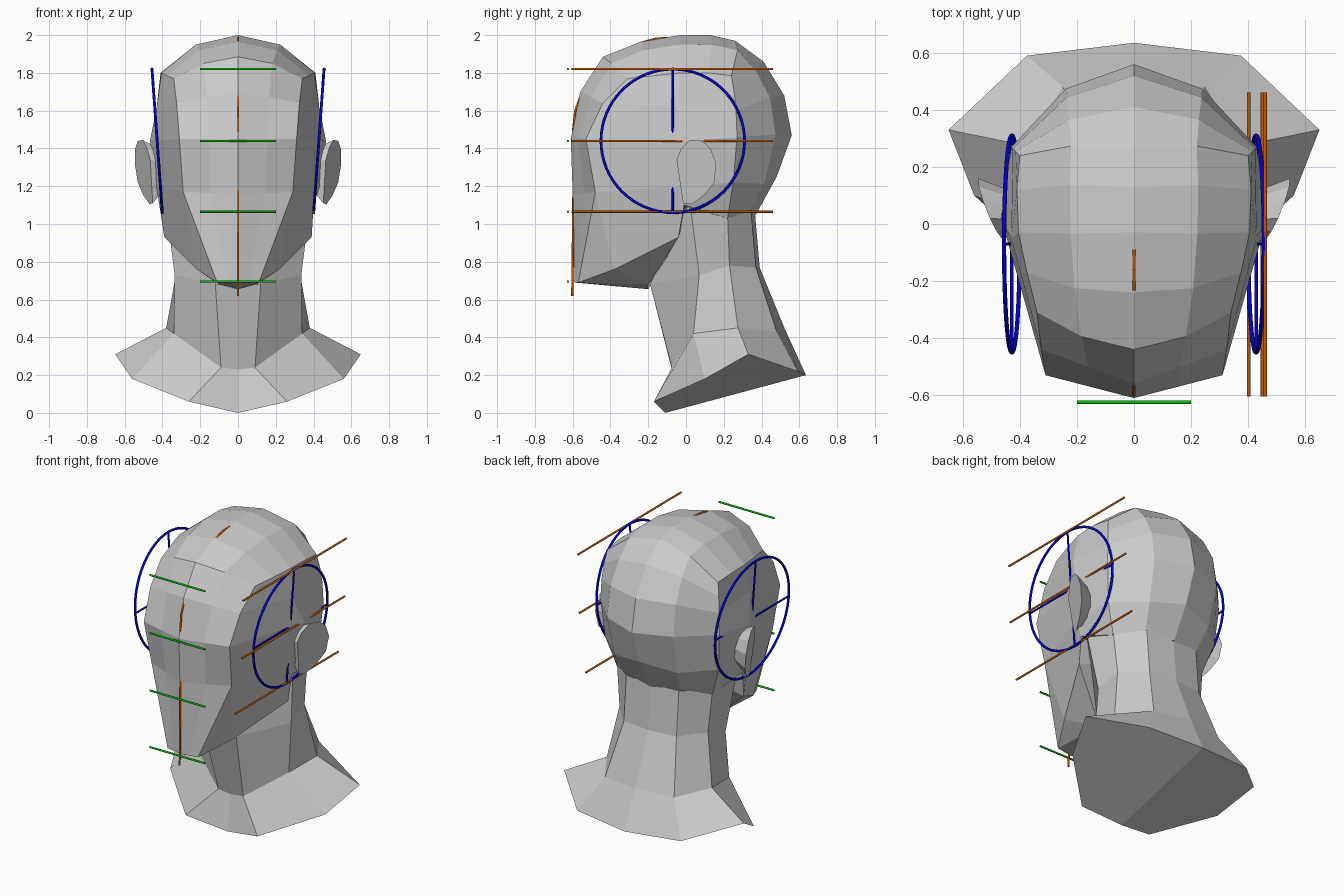
import bpy
import bmesh
import math
from mathutils import Vector

cube = bpy.data.objects.get("Cube")
if cube:
    bpy.data.objects.remove(cube, do_unlink=True)


def material(name, colour):
    mat = bpy.data.materials.new(name)
    mat.use_nodes = True
    mat.diffuse_color = (*colour, 1)
    mat.node_tree.nodes["Principled BSDF"].inputs["Base Color"].default_value = (*colour, 1)
    return mat


GREY = material("plaster grey", (0.6, 0.6, 0.6))
BLUE = material("guide blue", (0.0, 0.0, 0.6))
GREEN = material("guide green", (0.0, 0.5, 0.0))
BROWN = material("guide orange brown", (0.6, 0.105, 0.0))


def faceted_object(name, faces, sides=(1, -1)):
    """Flat shaded mesh from faces given as point lists, repeated on each side of x."""
    bm = bmesh.new()
    welded = {}
    for side in sides:
        for face in faces:
            corners = []
            for x, y, z in face:
                key = (round(x * side, 4) + 0.0, round(y, 4), round(z, 4))
                if key not in welded:
                    welded[key] = bm.verts.new(key)
                corners.append(welded[key])
            bm.faces.new(corners)
    bmesh.ops.recalc_face_normals(bm, faces=bm.faces)
    mesh = bpy.data.meshes.new(name)
    bm.to_mesh(mesh)
    bm.free()
    mesh.materials.append(GREY)
    obj = bpy.data.objects.new(name, mesh)
    bpy.context.collection.objects.link(obj)


def strip(first, second):
    """Quads joining two equally long rows of points."""
    return [[first[i], first[i + 1], second[i + 1], second[i]]
            for i in range(len(first) - 1)]


def guide(name, points, mat, radius=0.006, closed=False):
    """Thin round line through the points."""
    curve = bpy.data.curves.new(name, "CURVE")
    curve.dimensions = "3D"
    curve.bevel_depth = radius
    curve.bevel_resolution = 6
    curve.use_fill_caps = True
    spline = curve.splines.new("POLY")
    spline.points.add(len(points) - 1)
    for target, point in zip(spline.points, points):
        target.co = (*point, 1)
    spline.use_cyclic_u = closed
    curve.materials.append(mat)
    obj = bpy.data.objects.new(name, curve)
    bpy.context.collection.objects.link(obj)


# Head: rows from chin over the crown to the nape,
# each with centre (y, z), side plane corner (x, y, z) and bulge between them
rows = [
    (-.59, .69, .11, -.57, .69, 0), (-.6, 1.16, .29, -.48, 1.17, 0),
    (-.61, 1.45, .31, -.53, 1.45, 0), (-.56, 1.7, .325, -.44, 1.64, 0),
    (-.44, 1.885, .34, -.31, 1.77, .03), (-.24, 1.965, .375, -.17, 1.785, .05),
    (-.03, 2, .405, -.03, 1.8, .05), (.13, 2, .41, .12, 1.8, .05),
    (.26, 1.97, .4, .24, 1.785, .05), (.41, 1.86, .415, .255, 1.7, .05),
    (.52, 1.68, .425, .265, 1.6, .06), (.56, 1.47, .43, .27, 1.46, .06),
    (.48, 1.25, .41, .25, 1.22, .055), (.37, 1.05, .345, .22, 1.03, .03),
]
centre, middle, edge = [], [], []
for cy, cz, ex, ey, ez, bulge in rows:
    c, e = Vector((0, cy, cz)), Vector((ex, ey, ez))
    m = (c + e) / 2
    outward = Vector((0, m.y, m.z - 1.4)).normalized()
    outward.x = 0.4
    centre.append(c)
    edge.append(e)
    middle.append(m + outward * bulge)

# Side plane, cheek and jaw points
temple, widest, cheek = (.43, -.05, 1.62), (.466, .02, 1.44), (.432, -.02, 1.2)
ear_root, jaw_corner, jaw_mid = (.4, -.01, 1.1), (.39, -.04, .93), (.22, -.38, .76)
throat, throat_side, skull_base = (0, -.2, .655), (.1, -.2, .68), (0, 0, 1.04)

head = strip(centre, middle) + strip(middle, edge)
head += [
    # side of the skull
    [edge[3], edge[4], edge[5], edge[6], temple],
    [edge[6], edge[7], edge[8], edge[9], edge[10], temple],
    [edge[2], edge[3], temple, widest],
    [temple, edge[10], edge[11], widest],
    [edge[1], edge[2], widest, cheek],
    [widest, edge[11], edge[12], cheek],
    [cheek, edge[12], edge[13], ear_root],
    # jaw
    [edge[0], edge[1], jaw_mid],
    [edge[1], cheek, ear_root, jaw_corner, jaw_mid],
    # underside
    [centre[0], middle[0], edge[0], throat_side, throat],
    [edge[0], jaw_mid, throat_side],
    [jaw_mid, jaw_corner, throat_side],
    [jaw_corner, ear_root, skull_base],
    [jaw_corner, skull_base, throat, throat_side],
    [ear_root, edge[13], middle[13], centre[13], skull_base],
]
faceted_object("head", head)

# Neck and shoulder base: half rings from front to back
rings = [
    [(0, -.11, 0), (.26, -.17, .06), (.56, .1, .18),
     (.65, .33, .31), (.375, .59, .22), (0, .635, .2)],
    [(0, -.075, .23), (.09, -.075, .24), (.34, .04, .42),
     (.38, .275, .45), (.25, .48, .43), (0, .525, .44)],
    [(0, -.19, .68), (.12, -.19, .68), (.335, .07, .73),
     (.32, .23, .78), (.19, .37, .77), (0, .39, .77)],
    [(0, -.1, .9), (.12, -.1, .9), (.385, .02, 1.12),
     (.345, .22, 1.05), (.19, .345, 1.06), (0, .365, 1.06)],
]
neck = [rings[0], rings[-1]]
for lower, upper in zip(rings, rings[1:]):
    neck += strip(lower, upper)
faceted_object("neck_and_shoulders", neck)

# Ears: flat rim leaning out to the back and top, narrowing to a root in the head
outline = [(-.05, 1.34), (-.025, 1.4), (.02, 1.445), (.085, 1.44), (.13, 1.4),
           (.16, 1.32), (.15, 1.22), (.095, 1.15), (.03, 1.105), (-.015, 1.11)]
rim = [Vector((.48 + .4 * y + .12 * (z - 1.3), y, z)) for y, z in outline]
hub = sum(rim, Vector()) / len(rim)
root = []
for p in rim:
    q = hub.lerp(p, 0.65)
    root.append((0.4, q.y - 0.02, q.z))
ear = [rim, root] + strip(rim + rim[:1], root + root[:1])
for label, side in (("left", 1), ("right", -1)):
    faceted_object(label + "_ear", ear, (side,))

# Side circles with crosses, leaning outward at the top
EYE, RADIUS, STEPS = 1.44, 0.38, 64
for label, side in (("left", 1), ("right", -1)):
    ring = []
    for i in range(STEPS):
        a = math.tau * i / STEPS
        rise = RADIUS * math.sin(a)
        ring.append((side * (.428 + .072 * rise), -.07 + RADIUS * math.cos(a), EYE + rise))
    quarter = STEPS // 4
    guide(label + "_side_circle", ring, BLUE, 0.0075, True)
    guide(label + "_circle_upright", [ring[quarter], ring[3 * quarter]], BLUE)
    guide(label + "_circle_crossbar", [ring[0], ring[2 * quarter]], BLUE)

# Proportion lines on the face and along the side
levels = {"hairline": 1.82, "brow": EYE, "nose": 1.065, "chin": .695}
for label, z in levels.items():
    guide(label + "_front_line", [(-.2, -.625, z), (.2, -.625, z)], GREEN)
for label, x in (("hairline", .46), ("brow", .45), ("nose", .402)):
    z = levels[label]
    guide(label + "_side_line", [(x, -.605, z), (x, .46, z)], BROWN)

# Centre line, dipping in and out of the face and crown
profile = [(-.602, .62), (-.596, 1.16), (-.585, 1.4), (-.597, 1.5), (-.586, 1.6),
           (-.557, 1.68), (-.42, 1.86), (-.23, 1.962), (-.16, 1.981), (-.09, 1.985)]
guide("centre_line", [(0, y, z) for y, z in profile], BROWN)
